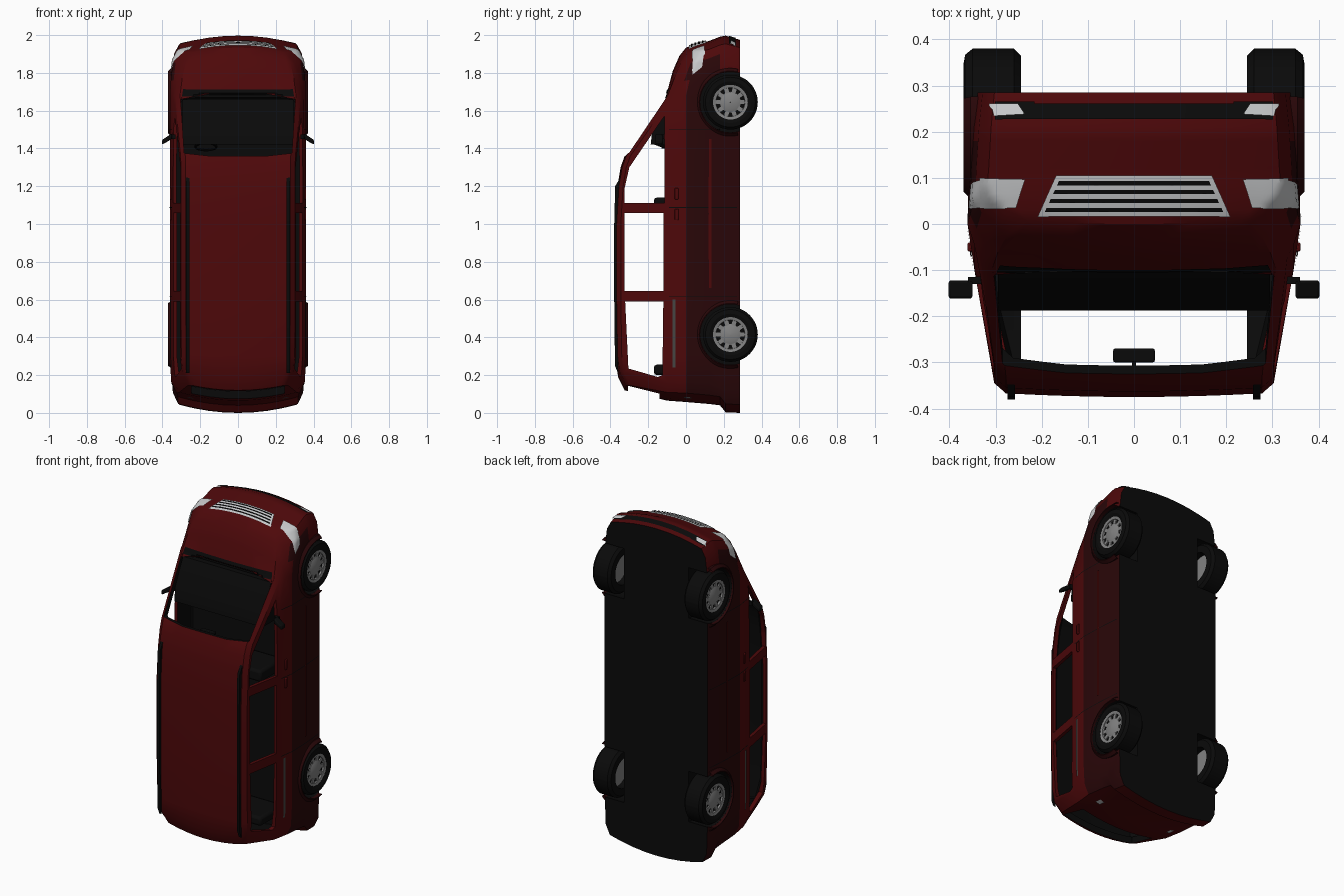
import bpy, bmesh, math
from mathutils import Vector
from mathutils.bvhtree import BVHTree

if "Cube" in bpy.data.objects:
    bpy.data.objects.remove(bpy.data.objects["Cube"])


def material(name, r, g, b):
    m = bpy.data.materials.new(name)
    m.diffuse_color = (r, g, b, 1)
    m.use_nodes = True
    m.node_tree.nodes["Principled BSDF"].inputs["Base Color"].default_value = m.diffuse_color
    return m


RED = material("dark_red_paint", 0.075, 0.0025, 0.003)
BLACK = material("black_trim", 0.003, 0.003, 0.003)
GREY = material("wheel_grey", 0.22, 0.22, 0.22)
SILVER = material("bright_silver", 0.58, 0.59, 0.6)
LOWER = material("deep_red_lower_paint", 0.022, 0.002, 0.0025)
STRIP = material("rail_grey", 0.06, 0.06, 0.055)


def make(name, verts, faces, mats, index=0, fix=True):
    me = bpy.data.meshes.new(name)
    me.from_pydata([tuple(v) for v in verts], [], faces)
    for m in mats:
        me.materials.append(m)
    bm = bmesh.new()
    bm.from_mesh(me)
    if fix:
        bmesh.ops.recalc_face_normals(bm, faces=bm.faces)
    for f in bm.faces:
        f.material_index = index
    bm.to_mesh(me)
    bm.free()
    ob = bpy.data.objects.new(name, me)
    bpy.context.collection.objects.link(ob)
    return ob


def prism(name, pts, axis, a, b, mats, index=0):
    def put(p, t):
        return (t, p[0], p[1]) if axis == 'x' else (p[0], t, p[1])
    n = len(pts)
    verts = [put(p, a) for p in pts] + [put(p, b) for p in pts]
    faces = [list(range(n)), list(range(n, 2 * n))]
    faces += [(i, (i + 1) % n, (i + 1) % n + n, i + n) for i in range(n)]
    return make(name, verts, faces, mats, index)


def box(name, x, y, z, mat, bevel=0.0):
    ob = prism(name, [(y[0], z[0]), (y[1], z[0]), (y[1], z[1]), (y[0], z[1])], 'x', x[0], x[1], [mat])
    if bevel:
        m = ob.modifiers.new("bevel", 'BEVEL')
        m.width, m.segments = bevel, 2
    return ob


def circle(cy, cz, r, n=40):
    return [(cy + r * math.cos(math.tau * i / n), cz + r * math.sin(math.tau * i / n)) for i in range(n)]


def lathe(name, prof, cy, cz, mat, half=math.pi, n=48):
    k, verts, faces = len(prof), [], []
    for i in range(n + 1):
        a = -half + 2 * half * i / n
        verts += [(x, cy - r * math.cos(a), cz + r * math.sin(a)) for x, r in prof]
    for i in range(n):
        for j in range(k):
            j2 = (j + 1) % k
            faces.append((i * k + j, i * k + j2, i * k + k + j2, i * k + k + j))
    return make(name, verts, faces, [mat])


def interp(tab, y):
    if y <= tab[0][0]:
        return tab[0][1]
    for (a, u), (b, v) in zip(tab, tab[1:]):
        if y <= b:
            return u + (v - u) * (y - a) / (b - a)
    return tab[-1][1]


# Tail and nose outlines (height y -> length z)
TAIL = [(-0.36, 0.145), (-0.32, 0.12), (-0.1, 0.065), (0.1, 0.05), (0.18, 0.04), (0.21, 0.003), (0.285, 0.0)]
NOSE = [(0.0, 1.93), (0.04, 1.95), (0.1, 1.965), (0.13, 1.97), (0.2, 2.0), (0.285, 1.975)]
COLS = [-1, -0.92, -0.75, -0.5, -0.25, 0, 0.25, 0.5, 0.75, 0.92, 1]


def loft(name, stations, inset, index):
    # Box-shaped skin: sides, roof, floor and curved end caps
    cache, verts, faces = {}, [], []
    R, C, K = 8, len(COLS), len(stations)

    def P(k, i, j):
        if (k, i, j) not in cache:
            mode, z, yt, wr, sc = stations[k]
            yt += inset
            yb, ym = max(-0.1, yt + 0.06), max(0.0, yt + 0.09)
            y, w = [(0.285, 0.344), (0.21, 0.352), (0.18, 0.354), (0.12, 0.358), (ym, 0.361),
                    (yb, 0.346), (yt + 0.03, wr), (yt + 0.008, wr - 0.025)][i]
            if inset:
                y = min(y, 0.05 - 0.004 * i)
            x = COLS[j] * (w * sc - inset)
            if mode == 'r':
                z += interp(TAIL, y) + 0.45 * x * x
            elif mode == 'f':
                z = interp(NOSE, y) - 0.45 * x * x - z
            if i == R - 1:
                y -= 0.008 * (1 - COLS[j] ** 2)
            cache[k, i, j] = len(verts)
            verts.append((x, y, z))
        return cache[k, i, j]
    for k in range(K - 1):
        for j in (0, C - 1):
            faces += [(P(k, i, j), P(k, i + 1, j), P(k + 1, i + 1, j), P(k + 1, i, j)) for i in range(R - 1)]
        for i in (0, R - 1):
            faces += [(P(k, i, j), P(k, i, j + 1), P(k + 1, i, j + 1), P(k + 1, i, j)) for j in range(C - 1)]
    for k in (0, K - 1):
        faces += [(P(k, i, j), P(k, i, j + 1), P(k, i + 1, j + 1), P(k, i + 1, j))
                  for i in range(R - 1) for j in range(C - 1)]
    return make(name, verts, faces, TWO, index)


# Body skin, then cabin, windows and wheel wells cut out
TWO = [RED, BLACK, LOWER]
CABIN = [('a', 0.3, -0.37, 0.3, 1), ('a', 0.6, -0.375, 0.303, 1), ('a', 1.0, -0.375, 0.303, 1),
         ('a', 1.2, -0.363, 0.302, 1), ('a', 1.3, -0.346, 0.302, 1), ('a', 1.36, -0.325, 0.304, 1),
         ('a', 1.5, -0.226, 0.318, 1)]
body = loft("body", [('r', 0, -0.325, 0.295, 0.9), ('r', 0.05, -0.36, 0.298, 0.98)] + CABIN +
            [('a', 1.68, -0.105, 0.332, 1), ('f', 0.12, -0.07, 0.325, 0.985),
             ('f', 0.04, -0.035, 0.315, 0.955), ('f', 0, 0.0, 0.31, 0.88)], 0, 0)
cutters = [loft("cabin_cutter", [('r', 0.04, -0.345, 0.295, 0.95)] + CABIN + [('a', 1.67, -0.112, 0.33, 1)], 0.018, 1)]
for pts in ([(-0.325, 1.11), (-0.115, 1.11), (-0.115, 1.57), (-0.15, 1.52), (-0.3, 1.3), (-0.325, 1.19)],
            [(-0.325, 0.645), (-0.12, 0.645), (-0.12, 1.058), (-0.325, 1.058)],
            [(-0.322, 0.59), (-0.12, 0.59), (-0.125, 0.2), (-0.15, 0.19), (-0.305, 0.235)]):
    cutters.append(prism("side_window_cutter", pts, 'x', -0.6, 0.6, TWO))
cutters.append(prism("windscreen_cutter", [(-0.285, 1.375), (-0.15, 1.36), (0.15, 1.36), (0.285, 1.375),
                                           (0.303, 1.66), (0.15, 1.69), (-0.15, 1.69), (-0.303, 1.66)],
                     'y', -0.6, -0.09, TWO, 1))
cutters.append(prism("rear_window_cutter", [(-0.307, -0.2), (-0.14, -0.2), (-0.14, 0.3), (-0.307, 0.3)],
                     'x', -0.245, 0.245, TWO, 1))
WY, WZ = 0.235, (0.415, 1.645)
for cz in WZ:
    for s in (-1, 1):
        cutters.append(prism("wheel_well_cutter", circle(WY, cz, 0.16), 'x', s * 0.215, s * 0.5, TWO, 1))
for c in cutters:
    c.hide_render = True
    m = body.modifiers.new("cut", 'BOOLEAN')
    m.operation, m.object, m.solver = 'DIFFERENCE', c, 'EXACT'
bpy.context.view_layer.update()
deps = bpy.context.evaluated_depsgraph_get()
mesh = bpy.data.meshes.new_from_object(body.evaluated_get(deps))
body.modifiers.clear()
body.data = mesh
for c in cutters:
    bpy.data.objects.remove(c)
# Black underside, deeper red lower sides
for p in mesh.polygons:
    if p.normal.y > 0.9 and p.center.y > 0.27:
        p.material_index = 1
    elif p.material_index == 0 and abs(p.normal.x) > 0.7 and p.center.y > 0.02 and p.center.z < 1.85:
        p.material_index = 2
bm = bmesh.new()
bm.from_mesh(mesh)
bvh = BVHTree.FromBMesh(bm)
bm.free()


def decal(name, corners, direction, mat, off=0.004, n=10, m=4):
    # Thin sheet laid on the body; corners in the plane across the direction
    d = Vector(direction)
    ax = [i for i in range(3) if abs(d[i]) < 0.5]
    verts, ids, faces = [], {}, []
    a, b, c, e = [Vector(q) for q in corners]
    for i in range(n + 1):
        for j in range(m + 1):
            q = a.lerp(b, i / n).lerp(e.lerp(c, i / n), j / m)
            o = d * -3
            o[ax[0]], o[ax[1]] = q
            hit, nor, _, _ = bvh.ray_cast(o, d)
            if hit:
                nor = nor if nor.dot(d) < 0 else -nor
                ids[i, j] = len(verts)
                verts.append(hit + nor * off)
    for i in range(n):
        for j in range(m):
            k = [(i, j), (i + 1, j), (i + 1, j + 1), (i, j + 1)]
            if all(t in ids for t in k):
                f = [ids[t] for t in k]
                nn = (verts[f[1]] - verts[f[0]]).cross(verts[f[3]] - verts[f[0]])
                faces.append(f if nn.dot(d) < 0 else f[::-1])
    return make(name, verts, faces, [mat], 0, False)


def rect(x0, x1, y0, y1):
    return [(x0, y0), (x1, y0), (x1, y1), (x0, y1)]


FRONT, REAR, ROOF = (0, 0, -1), (0, 0, 1), (0, 1, 0)
# Grille with dark slots, lower intake, cowl
decal("grille", [(-0.208, 0.018), (0.208, 0.018), (0.168, 0.106), (-0.168, 0.106)], FRONT, SILVER, 0.006, 16, 8)
for i in range(4):
    y = 0.029 + i * 0.019
    w = 0.192 - i * 0.009
    decal("grille_slot", [(-w, y), (w, y), (w - 0.004, y + 0.009), (-w + 0.004, y + 0.009)], FRONT, BLACK, 0.009, 16, 2)
decal("lower_intake", rect(-0.215, 0.215, 0.226, 0.26), FRONT, BLACK, 0.004, 16)
decal("cowl", [(-0.3, 1.655), (0.3, 1.655), (0.29, 1.712), (-0.29, 1.712)], ROOF, BLACK, 0.004, 20, 6)
# Dashboard, steering wheel, interior mirror, seats
prism("dashboard", [(-0.187, 1.42), (-0.178, 1.5), (-0.105, 1.66), (0.05, 1.66), (0.05, 1.42)], 'x', -0.295, 0.295, [BLACK])
bpy.ops.mesh.primitive_torus_add(location=(-0.17, -0.12, 1.41), rotation=(-0.35, 0, 0), major_radius=0.055,
                                 minor_radius=0.007, major_segments=32, minor_segments=8)
bpy.context.object.name = "steering_wheel"
bpy.context.object.data.materials.append(BLACK)
box("steering_hub", (-0.22, -0.12), (-0.13, -0.11), (1.4, 1.43), BLACK)
box("interior_mirror", (-0.045, 0.045), (-0.3, -0.27), (1.345, 1.36), BLACK, 0.004)
box("interior_mirror_stem", (-0.004, 0.004), (-0.315, -0.29), (1.347, 1.357), BLACK)
box("rear_bench", (-0.27, 0.27), (-0.17, 0.05), (0.2, 0.255), BLACK, 0.015)

for s in (-1, 1):
    SIDE = (-s, 0, 0)
    # Headlight wraps from the nose onto the wing; fog lamp and tail lamps
    decal("headlight", [(s * 0.235, 0.098), (s * 0.33, 0.1), (s * 0.33, 0.036), (s * 0.255, 0.036)], FRONT, SILVER, 0.006, 12, 6)
    decal("headlight_side", [(0.035, 1.79), (0.085, 1.83), (0.098, 1.912), (0.038, 1.892)], SIDE, SILVER, 0.006, 6, 10)
    decal("fog_recess", rect(s * 0.215, s * 0.3, 0.226, 0.264), FRONT, BLACK, 0.004)
    decal("fog_lamp", [(s * 0.235, 0.236), (s * 0.302, 0.232), (s * 0.308, 0.259), (s * 0.25, 0.259)], FRONT, SILVER, 0.008)
    decal("reverse_lamp", rect(s * 0.235, s * 0.265, -0.01, 0.03), REAR, SILVER, 0.005, 4, 3)
    # Door gaps, sliding rail, side moulding, handles
    for z in (0.615, 1.085, 1.5):
        decal("door_gap", rect(-0.09, 0.27, z, z + 0.004), SIDE, BLACK, 0.002, 16, 1)
    decal("sliding_rail", rect(-0.07, -0.055, 0.24, 0.6), SIDE, STRIP, 0.004, 3, 12)
    decal("side_moulding", rect(0.12, 0.135, 0.66, 1.45), SIDE, RED, 0.007, 3, 16)
    for z in (1.02, 1.13):
        xs = sorted((s * 0.345, s * 0.361))
        box("door_handle", xs, (-0.06, -0.04), (z, z + 0.06), RED, 0.004)
    # Roof rail with feet
    xs = sorted((s * 0.258, s * 0.274))
    prism("roof_rail", [(-0.36, 0.21), (-0.376, 0.25), (-0.38, 0.6), (-0.38, 1.0), (-0.375, 1.2), (-0.345, 1.25),
                        (-0.355, 1.19), (-0.365, 1.0), (-0.365, 0.6), (-0.36, 0.25)], 'x', xs[0], xs[1], [BLACK])
    # Door mirror and arm
    mir = prism("door_mirror", [(s * 0.35, 1.45), (s * 0.402, 1.42), (s * 0.402, 1.445), (s * 0.35, 1.48)],
                'y', -0.162, -0.122, [BLACK])
    bv = mir.modifiers.new("bevel", 'BEVEL')
    bv.width, bv.segments = 0.006, 2
    box("mirror_arm", sorted((s * 0.33, s * 0.36)), (-0.13, -0.115), (1.45, 1.475), BLACK)
    box("front_seat", sorted((s * 0.05, s * 0.27)), (-0.17, 0.05), (1.07, 1.14), BLACK, 0.015)
    # Wheels
    for cz in WZ:
        lathe("tyre", [(s * x, r) for x, r in ((0.245, 0.09), (0.245, 0.13), (0.26, 0.145), (0.35, 0.145),
                                               (0.366, 0.132), (0.37, 0.11), (0.362, 0.092))], WY, cz, BLACK)
        prism("rim", circle(WY, cz, 0.094), 'x', s * 0.29, s * 0.344, [GREY])
        prism("rim_recess", circle(WY, cz, 0.082), 'x', s * 0.344, s * 0.347, [BLACK])
        lathe("rim_ring", [(s * x, r) for x, r in ((0.34, 0.074), (0.358, 0.077), (0.362, 0.094), (0.34, 0.095))], WY, cz, GREY)
        lathe("hub", [(s * x, r) for x, r in ((0.34, 0.001), (0.362, 0.001), (0.36, 0.035), (0.352, 0.055), (0.34, 0.056))], WY, cz, GREY)
        for i in range(10):
            a = math.tau * i / 10
            u, v = (math.cos(a), math.sin(a)), (-math.sin(a) * 0.011, math.cos(a) * 0.011)
            prism("spoke", [(WY + r * u[0] + t * v[0], cz + r * u[1] + t * v[1])
                            for r, t in ((0.05, -1), (0.082, -1), (0.082, 1), (0.05, 1))],
                  'x', s * 0.343, s * 0.354, [GREY])
        lathe("wheel_arch", [(s * x, r) for x, r in ((0.33, 0.16), (0.37, 0.16), (0.37, 0.165), (0.354, 0.18), (0.33, 0.18))],
              WY, cz, LOWER, 1.8)

# Smooth shading with sharp edges kept
bpy.ops.object.select_all(action='DESELECT')
for ob in bpy.context.scene.objects:
    ob.select_set(True)
bpy.context.view_layer.objects.active = body
bpy.ops.object.shade_smooth_by_angle(angle=math.radians(30))
